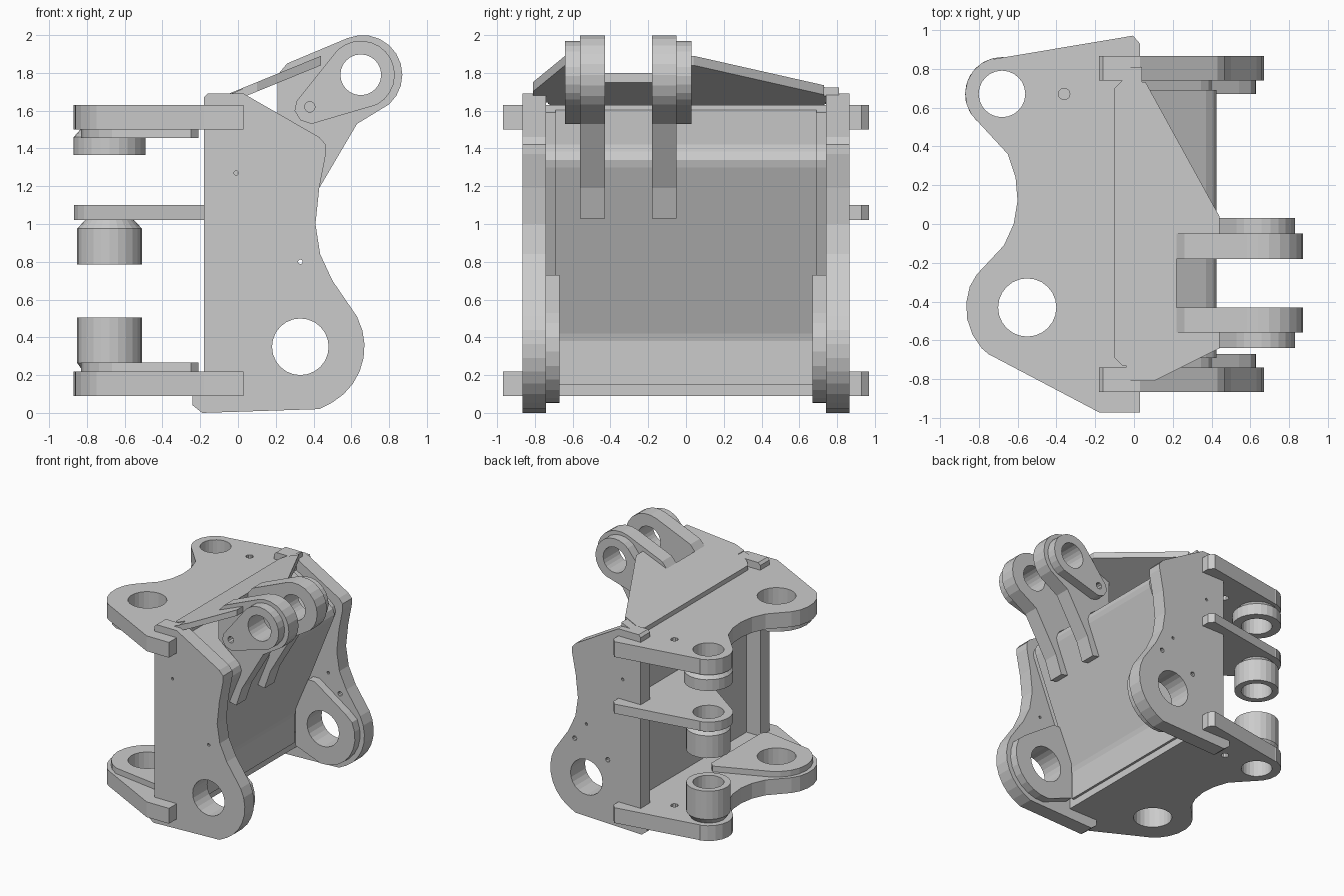
import bpy, bmesh
from math import cos, sin, pi, radians
from mathutils import Matrix

if "Cube" in bpy.data.objects:
    bpy.data.objects.remove(bpy.data.objects["Cube"])


def arc(cx, cy, r, a0, a1, n):
    """Points on an arc, angles in degrees."""
    return [(cx + r * cos(radians(a0 + (a1 - a0) * i / n)),
             cy + r * sin(radians(a0 + (a1 - a0) * i / n))) for i in range(n + 1)]


def circle(cx, cy, r, n=24):
    return arc(cx, cy, r, 0, 360, n)[:-1]


def plate(name, outline, lo, hi, holes=(), axis='Z', slope=0.0):
    """Flat plate with round holes (x, y, r). axis Z: xy profile; axis Y: xz profile."""
    cu = bpy.data.curves.new(name, 'CURVE')
    cu.dimensions, cu.fill_mode, cu.extrude = '2D', 'BOTH', (hi - lo) / 2
    loops = [outline] + [circle(x, y, r, 24 if r > 0.05 else 10) for x, y, r in holes]
    for pts in loops:
        sp = cu.splines.new('POLY')
        sp.points.add(len(pts) - 1)
        for p, (x, y) in zip(sp.points, pts):
            p.co = (x, y, 0, 1)
        sp.use_cyclic_u = True
    tmp = bpy.data.objects.new(name + "_curve", cu)
    bpy.context.collection.objects.link(tmp)
    dg = bpy.context.evaluated_depsgraph_get()
    me = bpy.data.meshes.new_from_object(tmp.evaluated_get(dg))
    bpy.data.objects.remove(tmp)
    bpy.data.curves.remove(cu)
    mid = (lo + hi) / 2
    if axis == 'Y':
        m = Matrix.Translation((0, mid, 0)) @ Matrix.Rotation(pi / 2, 4, 'X')
    else:
        m = Matrix.Translation((0, 0, mid))
        m[2][0] = slope
    me.transform(m)
    return finish(name, me)


def finish(name, me):
    bm = bmesh.new()
    bm.from_mesh(me)
    bmesh.ops.remove_doubles(bm, verts=bm.verts, dist=0.0005)
    bmesh.ops.recalc_face_normals(bm, faces=bm.faces)
    for f in bm.faces:
        f.smooth = False
    bm.to_mesh(me)
    bm.free()
    me.name = name
    ob = bpy.data.objects.new(name, me)
    bpy.context.collection.objects.link(ob)
    return ob


def lathe(name, cx, cy, prof, n=24):
    """Ring made by turning a closed (r, z) profile round a vertical axis."""
    verts = [(cx + r * cos(2 * pi * i / n), cy + r * sin(2 * pi * i / n), z)
             for i in range(n) for r, z in prof]
    k = len(prof)
    faces = [(i * k + j, i * k + (j + 1) % k,
              (i + 1) % n * k + (j + 1) % k, (i + 1) % n * k + j)
             for i in range(n) for j in range(k)]
    me = bpy.data.meshes.new(name)
    me.from_pydata(verts, [], faces)
    return finish(name, me)


# Upright side plates with pin holes and inner doubler pads
side = [(-0.18, 1.67), (-0.16, 1.69), (0.03, 1.69), (0.43, 1.46), (0.465, 1.42),
        (0.465, 1.37), (0.43, 1.19), (0.41, 1.0), (0.435, 0.84), (0.5, 0.7), (0.63, 0.51)]
side += arc(0.33, 0.35, 0.34, 15, -60, 6)
side += [(0.43, 0.02), (-0.19, 0.0), (-0.24, 0.04), (-0.24, 0.09), (-0.18, 0.22)]
pad = [(0.07, 0.45), (0.19, 0.73), (0.25, 0.73), (0.54, 0.53)]
pad += arc(0.33, 0.35, 0.3, 25, -95, 8) + [(0.07, 0.14)]
for s, label in ((-1, "near"), (1, "far")):
    pin = [(0.33, 0.35, 0.15)]
    extra = [(0.44, 0.65, 0.02), (0.13, 0.55, 0.02)] if s > 0 else []
    y0, y1 = sorted((s * 0.74, s * 0.865))
    plate("side_plate_" + label, side, y0, y1,
          pin + extra + [(-0.01, 1.27, 0.012), (0.33, 0.8, 0.012)], 'Y')
    y0, y1 = sorted((s * 0.67, s * 0.74))
    plate("side_pad_" + label, pad, y0, y1, pin, 'Y')

# Two large horizontal hinge plates
BIG, SMALL = (-0.55, -0.43, 0.15), (-0.68, 0.67, 0.12)
hinge = [(0.03, -0.97), (0.03, 0.93), (-0.005, 0.97), (-0.72, 0.85)]
hinge += arc(-0.68, 0.67, 0.19, 105, 215, 6)
hinge += [(-0.65, 0.36), (-0.61, 0.24), (-0.6, 0.12), (-0.62, 0.0), (-0.67, -0.11), (-0.81, -0.26)]
hinge += arc(-0.55, -0.43, 0.315, 160, 222, 4) + [(-0.75, -0.67), (-0.18, -0.97)]
for z0, z1, label in ((1.5, 1.63, "upper"), (0.09, 0.22, "lower")):
    plate("hinge_plate_" + label, hinge, z0, z1, [BIG, SMALL, (-0.36, 0.67, 0.03)])

# Doubler pads on the large hinge lobes
lobe = arc(-0.55, -0.43, 0.28, 115, 245, 8) + [(-0.25, -0.75), (-0.21, -0.71),
                                               (-0.21, -0.04), (-0.25, 0.0)]
plate("hinge_pad_upper", lobe, 1.455, 1.5, [BIG])
plate("hinge_pad_lower", lobe, 0.22, 0.268, [BIG])

# Middle hinge arm on the small lobe
arm = [(0.03, 0.93), (-0.005, 0.97), (-0.72, 0.85)] + arc(-0.68, 0.67, 0.19, 105, 225, 7)
arm += [(-0.03, -0.02), (0.03, 0.0)]
plate("hinge_arm_middle", arm, 1.02, 1.1, [SMALL])

# Bushings of the small hinge line
lathe("bushing_upper", -0.68, 0.67, [(0.12, 1.5), (0.155, 1.5), (0.19, 1.46), (0.19, 1.365), (0.12, 1.365)])
lathe("bushing_middle", -0.68, 0.67, [(0.12, 1.02), (0.13, 1.02), (0.172, 0.975), (0.172, 0.785), (0.12, 0.785)])
lathe("bushing_lower", -0.68, 0.67, [(0.12, 0.22), (0.14, 0.22), (0.172, 0.265), (0.172, 0.505), (0.12, 0.505)])

# Bent front wall with recessed edge strips, and flat back wall of the box
wall = [(0.02, 1.61), (0.37, 1.42), (0.41, 1.385), (0.425, 1.34), (0.415, 1.3),
        (0.06, 0.42), (0.05, 0.38), (0.05, 0.15), (0.0, 0.15),
        (0.0, 0.4), (0.01, 0.44), (0.36, 1.3), (0.36, 1.36), (0.0, 1.56)]
plate("front_wall", wall, -0.69, 0.69, axis='Y')
for y in (-0.74, 0.69):
    plate("wall_edge_strip", [(x - 0.025, z) for x, z in wall], y, y + 0.05, axis='Y')
plate("back_wall", [(-0.05, 0.2), (0.0, 0.2), (0.0, 1.55), (-0.05, 1.55)], -0.74, 0.74, axis='Y')

# Sloped cover, narrowing toward the lugs
cover = [(-0.1, -0.69), (-0.06, -0.73), (0.02, -0.73), (0.02, -0.81), (0.1, -0.81),
         (0.44, -0.64), (0.44, -0.56), (0.22, -0.56), (0.22, -0.05), (0.44, -0.05),
         (0.44, 0.04), (0.06, 0.73), (-0.06, 0.74), (-0.1, 0.7)]
plate("sloped_cover", cover, 1.66, 1.71, slope=0.41)
for y in (-0.77, 0.77):
    plate("cover_tab", [(-0.04, y - 0.04), (0.04, y - 0.04), (0.04, y + 0.04), (-0.04, y + 0.04)],
          1.66, 1.705, slope=0.41)

# Cylinder lugs with outer teardrop doublers
EYE = (0.65, 1.79, 0.108)
lug = [(0.21, 1.55), (0.21, 1.79), (0.26, 1.85)] + arc(0.66, 1.79, 0.21, 112, -48, 10)
lug += [(0.63, 1.53), (0.43, 1.19), (0.375, 1.03), (0.29, 1.05), (0.39, 1.3), (0.4, 1.4)]
tear = [(0.31, 1.65), (0.3, 1.6), (0.33, 1.55), (0.39, 1.53)]
tear += arc(0.65, 1.79, 0.18, -62, 148, 14)
for y, b in ((-0.56, -0.64), (-0.18, -0.05)):
    plate("cylinder_lug", lug, y, y + 0.13, [EYE], 'Y')
    plate("lug_doubler", tear, b, b + 0.08, [EYE, (0.38, 1.62, 0.028)], 'Y')
